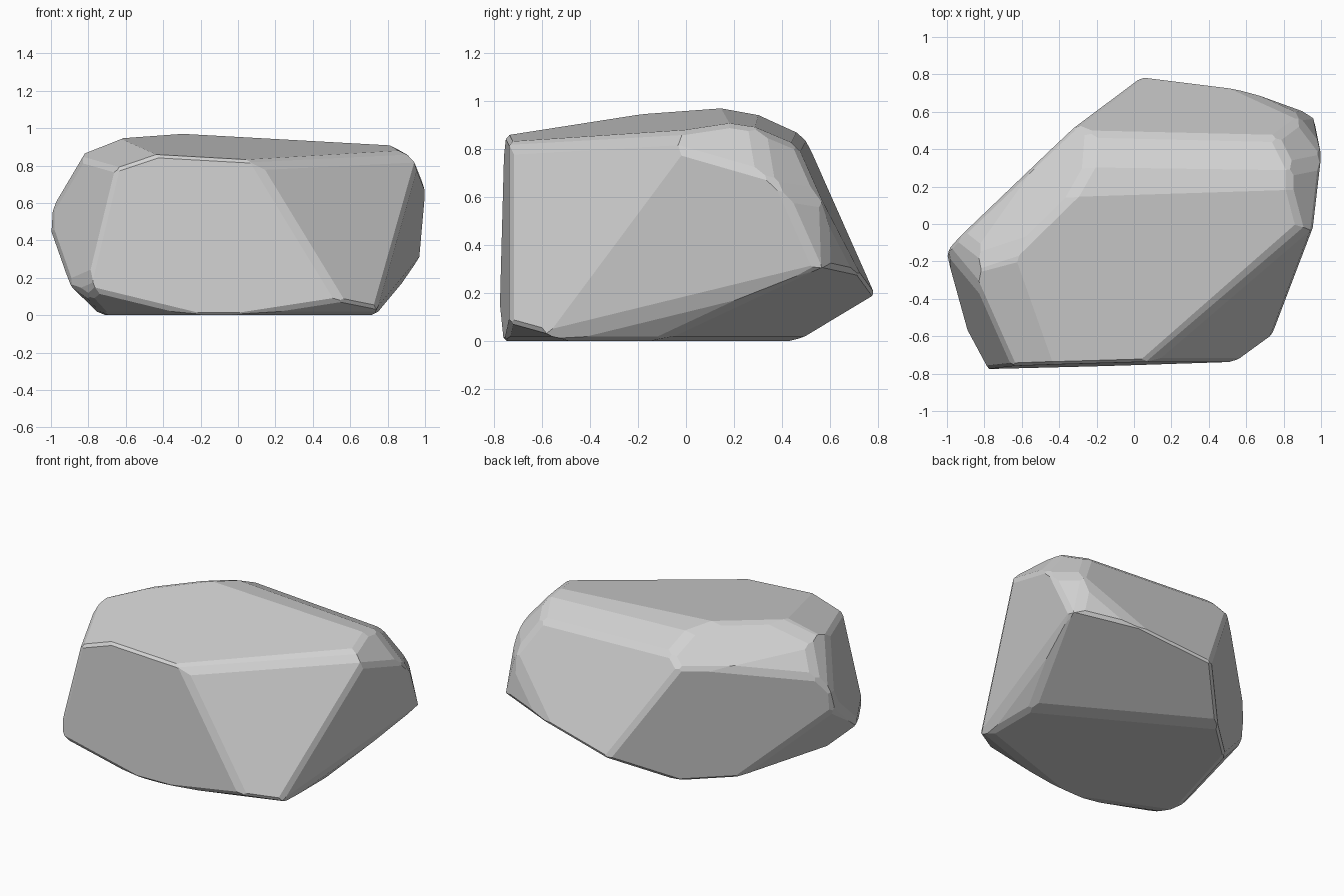
import bpy, bmesh
from mathutils import Vector

if "Cube" in bpy.data.objects:
    bpy.data.objects.remove(bpy.data.objects["Cube"], do_unlink=True)

stone = bpy.data.materials.new("stone grey")
stone.use_nodes = True
grey = (0.65, 0.65, 0.65, 1)
stone.diffuse_color = grey
stone.node_tree.nodes["Principled BSDF"].inputs["Base Color"].default_value = grey


def cut(bm, normal, distance):
    """Slice off everything beyond a plane and cap the opening."""
    n = Vector(normal)
    res = bmesh.ops.bisect_plane(
        bm, geom=bm.verts[:] + bm.edges[:] + bm.faces[:], dist=0.0001,
        plane_co=n * (distance / n.length_squared), plane_no=n, clear_outer=True)
    rim = [e for e in res["geom_cut"] if isinstance(e, bmesh.types.BMEdge)]
    rim = [e for e in rim if e.is_valid and e.is_boundary]
    if len(rim) > 2:
        bmesh.ops.contextual_create(bm, geom=rim)
        bmesh.ops.recalc_face_normals(bm, faces=bm.faces[:])


# Starting block
bm = bmesh.new()
bmesh.ops.create_cube(bm, size=1)
for v in bm.verts:
    v.co = Vector((v.co.x * 2, v.co.y * 1.56, (v.co.z + 0.5) * 0.975))

# Broad broken sides: plane normal, distance
sides = [
    ((0.03, -1, 0.02), 0.755),          # front
    ((0.06, -0.135, 1), 0.932),         # top
    ((0.04, 0.905, 0.425), 0.797),      # back
    ((-0.68, 0.73, -0.08), 0.532),      # back right corner
    ((-0.88, -0.42, 0.224), 1.066),     # right side
    ((0.595, -0.716, 0.364), 0.882),    # front left corner
    ((0.974, -0.159, -0.158), 0.812),   # left side
]
# Worn upper shoulders
shoulders = [
    ((0.05, 0.15, 0.985), 0.962),
    ((0.05, 0.41, 0.91), 0.97),
    ((-0.3, -0.25, 0.92), 1.105),
    ((-0.37, 0, 0.93), 1.107),
    ((-0.86, 0, 0.51), 1.145),
    ((-0.45, 0.4, 0.8), 0.985),
    ((-0.62, 0.5, 0.6), 0.95),
    ((0.3, -0.4, 0.87), 1.025),
    ((0.3, 0.85, 0.1), 0.815),
    ((0.75, 0.6, 0.2), 1.12),
    ((0.75, 0.1, 0.65), 1.235),
    ((0.6, 0.55, 0.6), 1.2),
]
# Undercut lower edges
undercuts = [
    ((-0.94, 0, -0.33), 0.79),
    ((-0.65, -0.1, -0.75), 0.52),
    ((-0.8, -0.5, -0.3), 0.955),
    ((-0.765, 0.215, -0.61), 0.47),
    ((0.2, 0.35, -0.915), 0.11),
    ((0, 0.58, -0.81), 0.3),
    ((0.77, 0, -0.64), 0.565),
    ((0.15, -0.45, -0.88), 0.345),
    ((-0.2, -0.45, -0.87), 0.39),
]
for normal, distance in sides + shoulders + undercuts:
    cut(bm, normal, distance)

# Chip the remaining sharp edges
chips = []
for e in bm.edges:
    if len(e.link_faces) == 2 and e.calc_face_angle() > 0.4 and e.calc_length() > 0.1:
        n = (e.link_faces[0].normal + e.link_faces[1].normal).normalized()
        mid = (e.verts[0].co + e.verts[1].co) / 2
        chips.append((n, n.dot(mid) - 0.01))
for normal, distance in chips:
    cut(bm, normal, distance)

mesh = bpy.data.meshes.new("boulder")
bm.to_mesh(mesh)
bm.free()
mesh.materials.append(stone)
boulder = bpy.data.objects.new("boulder", mesh)
bpy.context.collection.objects.link(boulder)
